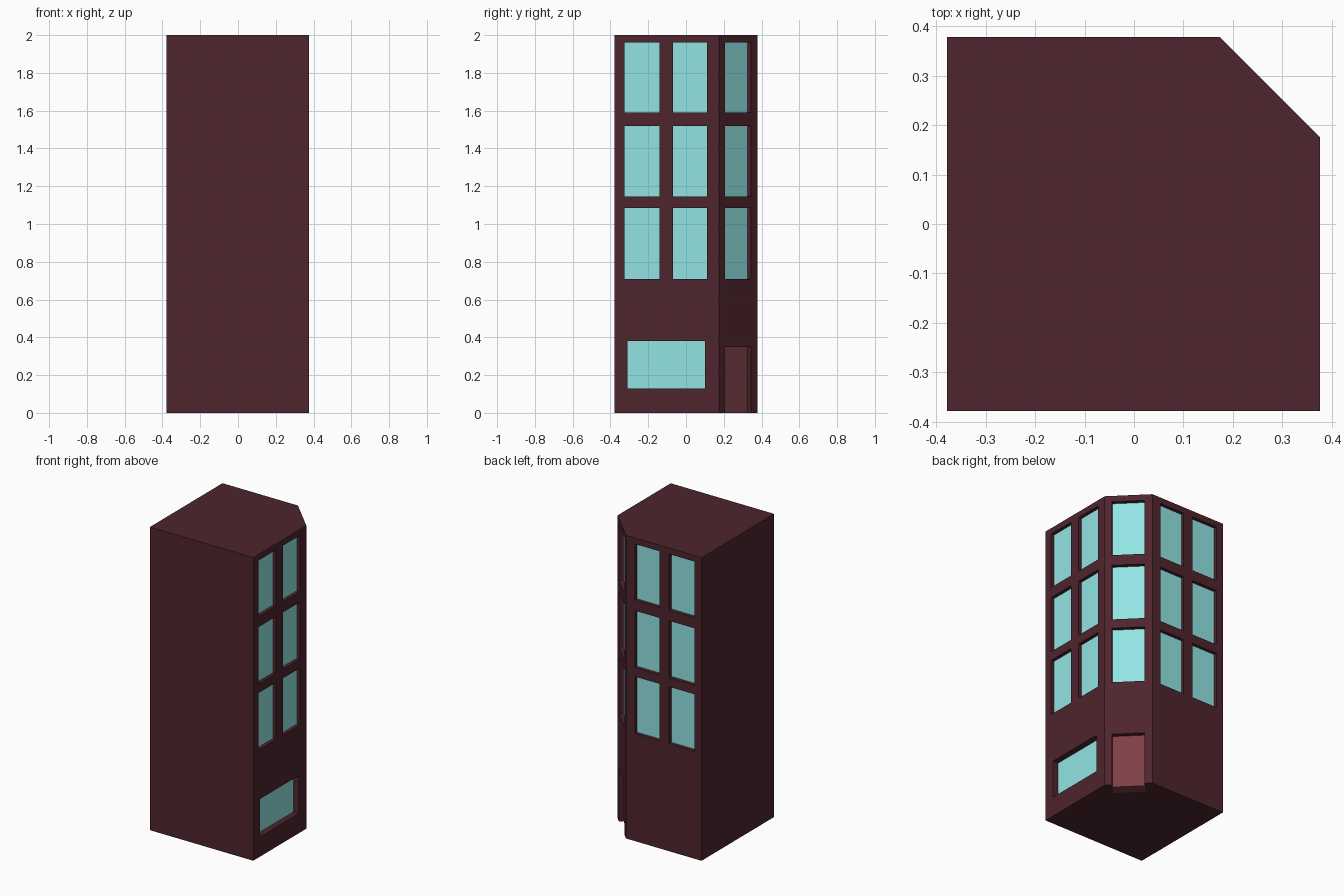
import bpy, bmesh
from mathutils import Vector

cube = bpy.data.objects.get("Cube")
if cube:
    bpy.data.objects.remove(cube)


def material(name, rgb):
    m = bpy.data.materials.new(name)
    m.use_nodes = True
    m.diffuse_color = (*rgb, 1)
    m.node_tree.nodes["Principled BSDF"].inputs["Base Color"].default_value = (*rgb, 1)
    return m


maroon = material("maroon wall", (0.076, 0.018, 0.027))
aqua = material("aqua glass", (0.288, 0.776, 0.776))
brown = material("red brown door", (0.202, 0.051, 0.060))

HEIGHT = 2.0
STOREYS = [(0.71, 1.085), (1.145, 1.52), (1.59, 1.96)]
DOOR_TOP, DOOR_RECESS, DOOR_BACK = 0.35, 0.028, 0.1
DOOR_SPAN = (0.044, 0.24)

# Footprint, counterclockwise, with one cut corner
A, B, C, D, E = [Vector(p) for p in
                 ((-0.378, -0.378), (0.376, -0.378), (0.376, 0.175),
                  (0.173, 0.378), (-0.378, 0.378))]


def wall_point(a, b):
    """Maps distance along a wall, height and depth behind it to 3D."""
    along = (b - a).normalized()
    inward = Vector((-along.y, along.x))
    return lambda u, z, d=0: (*(a + along * u + inward * d), z)


def add_face(bm, points):
    bm.faces.new([bm.verts.new(p) for p in points])


def finish(bm, name, mat):
    bmesh.ops.remove_doubles(bm, verts=bm.verts, dist=1e-5)
    mesh = bpy.data.meshes.new(name)
    bm.to_mesh(mesh)
    bm.free()
    mesh.materials.append(mat)
    ob = bpy.data.objects.new(name, mesh)
    bpy.context.collection.objects.link(ob)
    return ob


def add_wall(bm, a, b, openings=()):
    """Wall as a grid of cells, leaving holes with reveals for openings."""
    p = wall_point(a, b)
    us = sorted({0, (b - a).length, *(u for o in openings for u in o[:2])})
    zs = sorted({0, HEIGHT, *(z for o in openings for z in o[2:4])})
    for u0, u1 in zip(us, us[1:]):
        for z0, z1 in zip(zs, zs[1:]):
            u, z = (u0 + u1) / 2, (z0 + z1) / 2
            if not any(o[0] < u < o[1] and o[2] < z < o[3] for o in openings):
                add_face(bm, [p(u0, z0), p(u1, z0), p(u1, z1), p(u0, z1)])
    for u0, u1, z0, z1, d in openings:
        ring = [(u0, z0), (u1, z0), (u1, z1), (u0, z1)]
        for i, (s, t) in enumerate(zip(ring, ring[1:] + ring[:1])):
            if i == 0 and z0 == 0:
                continue  # doorway has no sill
            add_face(bm, [p(*s), p(*t), p(*t, d), p(*s, d)])


def window_columns(columns, depth):
    return [(u0, u1, z0, z1, depth) for u0, u1 in columns for z0, z1 in STOREYS]


right_windows = window_columns([(0.053, 0.238), (0.308, 0.488)], 0.022)
corner_windows = window_columns([DOOR_SPAN], 0.026)
back_windows = window_columns([(0.065, 0.245), (0.315, 0.5)], 0.022)
shop_window = (0.068, 0.478, 0.13, 0.38, 0.04)
doorway = (*DOOR_SPAN, 0, DOOR_TOP, DOOR_RECESS)

# Building shell
bm = bmesh.new()
add_wall(bm, A, B)
add_wall(bm, B, C, right_windows + [shop_window])
add_wall(bm, C, D, corner_windows + [doorway])
add_wall(bm, D, E, back_windows)
add_wall(bm, E, A)
add_face(bm, [(*v, HEIGHT) for v in (A, B, C, D, E)])

# Underside, notched around the doorway
corner = wall_point(C, D)
d0, d1 = DOOR_SPAN
notch = [corner(d0, 0), corner(d0, 0, DOOR_BACK), corner(d1, 0, DOOR_BACK), corner(d1, 0)]
outline = [(*v, 0) for v in (A, B, C)] + notch + [(*v, 0) for v in (D, E)]
add_face(bm, outline[::-1])
finish(bm, "building_shell", maroon)


# Glass panes
def add_glass(name, a, b, openings):
    p = wall_point(a, b)
    bm = bmesh.new()
    for u0, u1, z0, z1, d in openings:
        add_face(bm, [p(u0, z0, d), p(u1, z0, d), p(u1, z1, d), p(u0, z1, d)])
    finish(bm, name, aqua)


add_glass("right_window_glass", B, C, right_windows)
add_glass("shop_window_glass", B, C, [shop_window])
add_glass("corner_window_glass", C, D, corner_windows)
add_glass("back_window_glass", D, E, back_windows)

# Corner door block
bm = bmesh.new()
bmesh.ops.create_cube(bm, size=1)
for v in bm.verts:
    v.co = corner(d1 if v.co.x > 0 else d0,
                  DOOR_TOP if v.co.z > 0 else 0,
                  DOOR_BACK if v.co.y > 0 else DOOR_RECESS)
bmesh.ops.recalc_face_normals(bm, faces=bm.faces)
finish(bm, "corner_door", brown)
